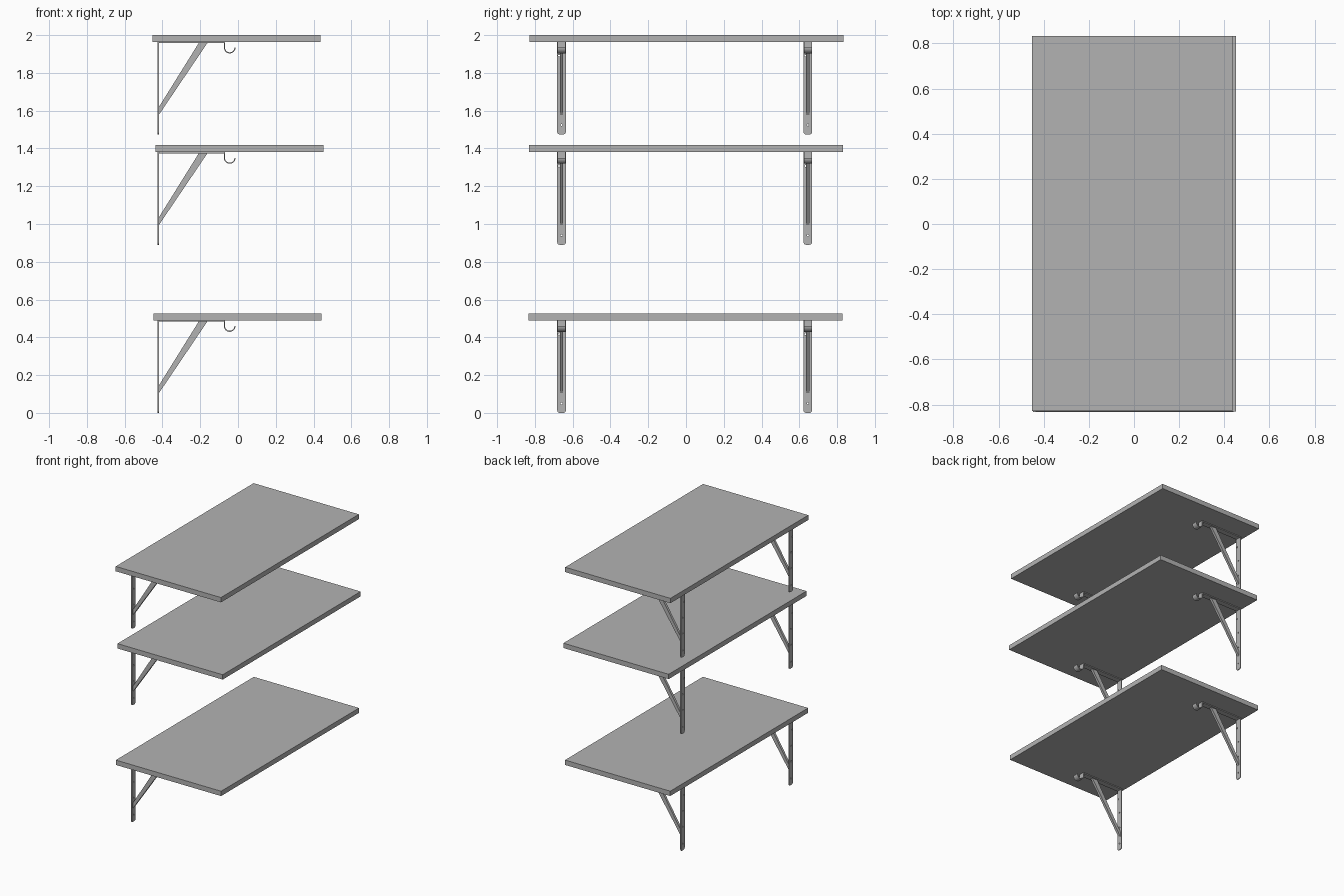
import bpy, bmesh, math
from mathutils import Vector, Matrix

if "Cube" in bpy.data.objects:
    bpy.data.objects.remove(bpy.data.objects["Cube"], do_unlink=True)

grey = bpy.data.materials.new("plain_grey")
grey.use_nodes = True
grey.diffuse_color = (0.45, 0.45, 0.45, 1)
grey.node_tree.nodes["Principled BSDF"].inputs["Base Color"].default_value = (0.45, 0.45, 0.45, 1)

BACK = -0.425      # wall side of the brackets
WIDTH = 0.046      # strap width
THICK = 0.006      # strap thickness


def place(name, mesh, location):
    obj = bpy.data.objects.new(name, mesh)
    obj.location = location
    bpy.context.collection.objects.link(obj)
    return obj


def side_prism(name, outline, width):
    """Extrude an x-z outline along y, centred on y = 0."""
    bm = bmesh.new()
    face = bm.faces.new([bm.verts.new((x, -width / 2, z)) for x, z in outline])
    grown = bmesh.ops.extrude_face_region(bm, geom=[face])
    moved = [v for v in grown["geom"] if isinstance(v, bmesh.types.BMVert)]
    bmesh.ops.translate(bm, vec=(0, width, 0), verts=moved)
    bmesh.ops.recalc_face_normals(bm, faces=bm.faces)
    mesh = bpy.data.meshes.new(name)
    bm.to_mesh(mesh)
    bm.free()
    mesh.materials.append(grey)
    return mesh


def arc(cx, cy, r, start, end, steps):
    angles = [math.radians(start + (end - start) * i / steps) for i in range(steps + 1)]
    return [(cx + r * math.cos(a), cy + r * math.sin(a)) for a in angles]


def wall_strap_mesh():
    """Upright strap with a rounded foot and screw holes, from a filled flat curve."""
    curve = bpy.data.curves.new("wall_strap", "CURVE")
    curve.dimensions = "2D"
    curve.fill_mode = "BOTH"
    curve.extrude = THICK / 2
    half, corner, foot = WIDTH / 2, 0.014, -0.49
    outline = [(half, 0), (-half, 0)]
    outline += arc(-half + corner, foot + corner, corner, 180, 270, 5)
    outline += arc(half - corner, foot + corner, corner, 270, 360, 5)
    loops = [outline]
    for y, z in [(-0.013, -0.073), (0, -0.19), (0, -0.31), (0, -0.44)]:
        loops.append(arc(y, z, 0.005, 0, 360, 12)[:-1])
    for loop in loops:
        spline = curve.splines.new("POLY")
        spline.points.add(len(loop) - 1)
        for point, (y, z) in zip(spline.points, loop):
            point.co = (y, z, 0, 1)
        spline.use_cyclic_u = True
    helper = place("strap_helper", curve, (0, 0, 0))
    mesh = bpy.data.meshes.new_from_object(helper.evaluated_get(bpy.context.evaluated_depsgraph_get()))
    bpy.data.objects.remove(helper)
    # Stand the flat shape up in the y-z plane
    turn = Matrix(((0, 0, 1, BACK + THICK / 2), (1, 0, 0, 0), (0, 1, 0, 0), (0, 0, 0, 1)))
    mesh.transform(turn)
    mesh.materials.clear()
    mesh.materials.append(grey)
    return mesh


# Top strap that runs out under the board and curls into a rail hook
hx, hz, hr = -0.044, -0.03, 0.031
outer = [(BACK, 0), (hx - hr + THICK, 0)]
inner = [(BACK, -THICK), (hx - hr, -THICK)]
outer += arc(hx, hz, hr - THICK, 180, 360, 16)
inner += arc(hx, hz, hr, 180, 360, 16)
hook_mesh = side_prism("hook_strap", outer + inner[::-1], WIDTH - 0.003)

# Diagonal brace between the straps
brace_outline = [(BACK + THICK, -0.345), (-0.206, -0.003), (-0.16, -0.003), (BACK + THICK, -0.386)]
brace_mesh = side_prism("brace", brace_outline, 0.018)
wall_mesh = wall_strap_mesh()

# Boards, each a little out of line with the next
levels = [("lower", 0.490, -0.003, -0.0025), ("middle", 1.380, 0.008, 0.001), ("upper", 1.964, -0.008, 0.0025)]
for level, under, dx, dy in levels:
    top = 0.037
    board = [(-0.444, 0), (0.444, 0), (0.444, top), (-0.444, top)]
    place(level + "_shelf_board", side_prism("shelf_board", board, 1.662), (dx, dy, under))
    for side, y in (("front", -0.659), ("back", 0.645)):
        for part, mesh in (("wall_strap", wall_mesh), ("hook_strap", hook_mesh), ("brace", brace_mesh)):
            obj = place(f"{level}_{side}_{part}", mesh, (0, y, under))

# Smooth the hook curl, keep real edges sharp
bpy.ops.object.select_all(action="DESELECT")
obj = bpy.data.objects["lower_front_hook_strap"]
obj.select_set(True)
bpy.context.view_layer.objects.active = obj
bpy.ops.object.shade_smooth_by_angle(angle=math.radians(35))
